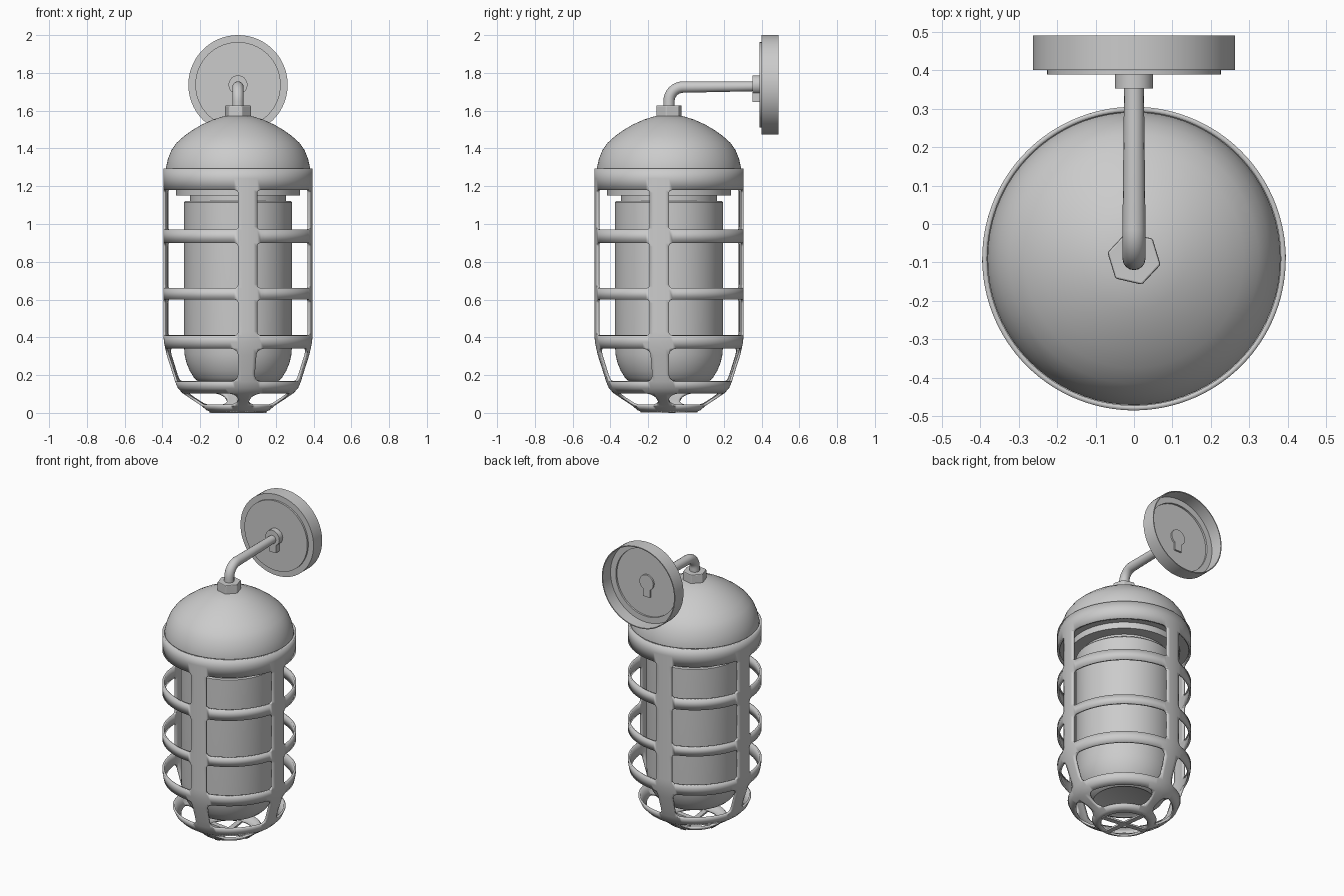
import bpy, bmesh, math
from mathutils import Matrix, Vector

if "Cube" in bpy.data.objects:
    bpy.data.objects.remove(bpy.data.objects["Cube"])

AXIS_Y = -0.09      # lamp body axis
PLATE_Z = 1.737     # wall plate centre height


def finish(name, bm, smooth=35, recalc=True):
    if recalc:
        bmesh.ops.recalc_face_normals(bm, faces=bm.faces)
    me = bpy.data.meshes.new(name)
    bm.to_mesh(me)
    bm.free()
    ob = bpy.data.objects.new(name, me)
    bpy.context.collection.objects.link(ob)
    if smooth:
        shade(ob, smooth)
    return ob


def shade(ob, angle):
    bpy.ops.object.select_all(action='DESELECT')
    bpy.context.view_layer.objects.active = ob
    ob.select_set(True)
    bpy.ops.object.shade_smooth_by_angle(angle=math.radians(angle))


def lathe(name, profile, matrix, n=64, phase=0.0, smooth=35):
    """Revolve (radius, height) points about local z; radius 0 gives a pole."""
    bm = bmesh.new()
    rings = []
    for r, z in profile:
        if r == 0:
            rings.append([bm.verts.new((0, 0, z))] * n)
        else:
            rings.append([bm.verts.new((r * math.cos(phase + math.tau * i / n),
                                        r * math.sin(phase + math.tau * i / n), z))
                          for i in range(n)])
    for a, b in zip(rings, rings[1:]):
        for i in range(n):
            j = (i + 1) % n
            quad = list(dict.fromkeys((a[i], a[j], b[j], b[i])))
            bm.faces.new(quad)
    bm.transform(matrix)
    return finish(name, bm, smooth)


BODY = Matrix.Translation((0, AXIS_Y, 0))
# local z -> world y for the wall plate
PLATE = Matrix.Translation((0, 0, PLATE_Z)) @ Matrix.Rotation(-math.pi / 2, 4, 'X')

# Domed cap
lathe("dome_cap", [(0, 1.19), (0.381, 1.19), (0.381, 1.30), (0.371, 1.345), (0.353, 1.39),
                   (0.325, 1.43), (0.285, 1.466), (0.24, 1.498), (0.19, 1.527),
                   (0.135, 1.552), (0.07, 1.572), (0, 1.575)], BODY, 72)

# Glass holder under the cap
lathe("holder_flange", [(0, 1.15), (0.328, 1.15), (0.328, 1.20), (0, 1.20)], BODY)
lathe("holder_neck", [(0, 1.10), (0.255, 1.10), (0.255, 1.16), (0, 1.16)], BODY)

# Glass jar
lathe("glass_jar", [(0, 1.122), (0.28, 1.122), (0.286, 1.115), (0.286, 0.36), (0.283, 0.31),
                    (0.273, 0.265), (0.255, 0.222), (0.232, 0.185), (0.21, 0.165),
                    (0.185, 0.155), (0.165, 0.165), (0, 0.17)], BODY)

# Hexagonal nut
nut = lathe("hex_nut", [(0, 1.565), (0.071, 1.565), (0.071, 1.628), (0, 1.628)], BODY,
            6, math.radians(-13), smooth=0)
bev = nut.modifiers.new("bevel", 'BEVEL')
bev.width, bev.segments, bev.limit_method = 0.005, 2, 'ANGLE'

# Wall plate: hollow cup with a stepped front
lathe("wall_plate", [(0, 0.389), (0.226, 0.389), (0.226, 0.401), (0.263, 0.401),
                     (0.263, 0.49), (0.257, 0.49), (0.257, 0.409), (0.219, 0.409),
                     (0.219, 0.397), (0, 0.397)], PLATE, 72)

# Keyhole-shaped boss on the plate
bm = bmesh.new()
pts = [(0.05 * math.cos(math.radians(a)), 0.05 * math.sin(math.radians(a)))
       for a in range(-60, 241, 12)] + [(-0.025, -0.092), (0.025, -0.092)]
face = bm.faces.new([bm.verts.new((x, 0.353, PLATE_Z + z)) for x, z in pts])
ext = bmesh.ops.extrude_face_region(bm, geom=[face])
bmesh.ops.translate(bm, vec=(0, 0.055, 0),
                    verts=[v for v in ext["geom"] if isinstance(v, bmesh.types.BMVert)])
finish("keyhole_boss", bm)

# Bent arm: straight run, quarter bend, short drop into the nut
R = 0.075
path = [(0.38, 1.729, 0.85), (0.2, 1.727, 0.92)]
for i in range(11):
    t = math.radians(90 + 9 * i)
    path.append((AXIS_Y + R + R * math.cos(t), 1.65 + R * math.sin(t), 1.0))
path.append((AXIS_Y, 1.58, 1.0))
cu = bpy.data.curves.new("arm", 'CURVE')
cu.dimensions = '3D'
cu.bevel_depth, cu.bevel_resolution, cu.use_fill_caps = 0.030, 6, True
sp = cu.splines.new('POLY')
sp.points.add(len(path) - 1)
for p, (y, z, rad) in zip(sp.points, path):
    p.co, p.radius = (0, y, z, 1), rad
arm = bpy.data.objects.new("arm", cu)
bpy.context.collection.objects.link(arm)
bpy.ops.object.select_all(action='DESELECT')
bpy.context.view_layer.objects.active = arm
arm.select_set(True)
bpy.ops.object.convert(target='MESH')
shade(bpy.context.view_layer.objects.active, 40)

# Cage: (radius, height, corner columns of the window whose top is this row, else 0)
STEP = 3
NCOL = 360 // STEP
rows = [(0.395, 1.295, 0), (0.395, 1.24, 0),
        (0.395, 1.18, 1), (0.395, 1.165, 0), (0.395, 0.985, 0),
        (0.395, 0.97, 0), (0.395, 0.90, 1), (0.395, 0.88, 0), (0.395, 0.68, 0),
        (0.395, 0.66, 0), (0.395, 0.60, 1), (0.395, 0.58, 0), (0.395, 0.43, 0),
        (0.395, 0.41, 0), (0.392, 0.375, 0), (0.385, 0.34, 2), (0.377, 0.305, 0),
        (0.345, 0.205, 0), (0.333, 0.165, 0), (0.318, 0.13, 0),
        (0.292, 0.103, 4), (0.243, 0.07, 0), (0.230, 0.062, 0), (0.19, 0.035, 0),
        (0.168, 0.015, 0), (0.14, 0.002, 0)]
gaps = [(0, 90), (105, 165), (180, 270), (285, 345)]

bm = bmesh.new()


def place(r, z, deg):
    a = math.radians(deg)
    return bm.verts.new((r * math.cos(a), AXIS_Y + r * math.sin(a), z))


grid = [[place(r, z, c * STEP) for c in range(NCOL)] for r, z, _ in rows]
window_rows = {i + k for i, row in enumerate(rows) if row[2] for k in range(3)}
for i in range(len(rows) - 1):
    for c in range(NCOL):
        in_gap = any(a <= c * STEP < b for a, b in gaps)
        if not (i in window_rows and in_gap):
            d = (c + 1) % NCOL
            bm.faces.new((grid[i][c], grid[i + 1][c], grid[i + 1][d], grid[i][d]))

# Rounded window corners, each one an n-gon between the corner and an arc
for i, (_, _, k) in enumerate(rows):
    if not k:
        continue
    for a, b in gaps:
        for c0, s in ((a // STEP, 1), (b // STEP, -1)):
            for edge, inner in ((i, i + 1), (i + 3, i + 2)):
                loop = [grid[edge][(c0 + s * j) % NCOL] for j in range(k + 1)]
                (r0, z0, _), (r1, z1, _) = rows[edge], rows[inner]
                for m in range(1, 5):
                    t = math.radians(18 * m)
                    u, v = 1 - math.sin(t), 1 - math.cos(t)
                    loop.append(place(r0 + (r1 - r0) * v, z0 + (z1 - z0) * v,
                                      (c0 + s * k * u) * STEP))
                loop.append(grid[inner][c0 % NCOL])
                if (s == 1) == (edge < inner):
                    loop.reverse()
                bm.faces.new(loop)
bmesh.ops.delete(bm, geom=[v for v in bm.verts if not v.link_faces], context='VERTS')
cage = finish("cage", bm, recalc=False)
sol = cage.modifiers.new("thickness", 'SOLIDIFY')
sol.thickness, sol.offset = 0.013, -1

# Crossed strips closing the bottom of the cage
for n, deg in enumerate((-7.5, 97.5)):
    bm = bmesh.new()
    bmesh.ops.create_cube(bm, size=1, matrix=Matrix.Translation((0, AXIS_Y, 0.006 + 0.0005 * n))
                          @ Matrix.Rotation(math.radians(deg), 4, 'Z')
                          @ Matrix.Diagonal(Vector((0.30, 0.032, 0.011, 1))))
    finish("bottom_cross_%d" % (n + 1), bm, smooth=0)
